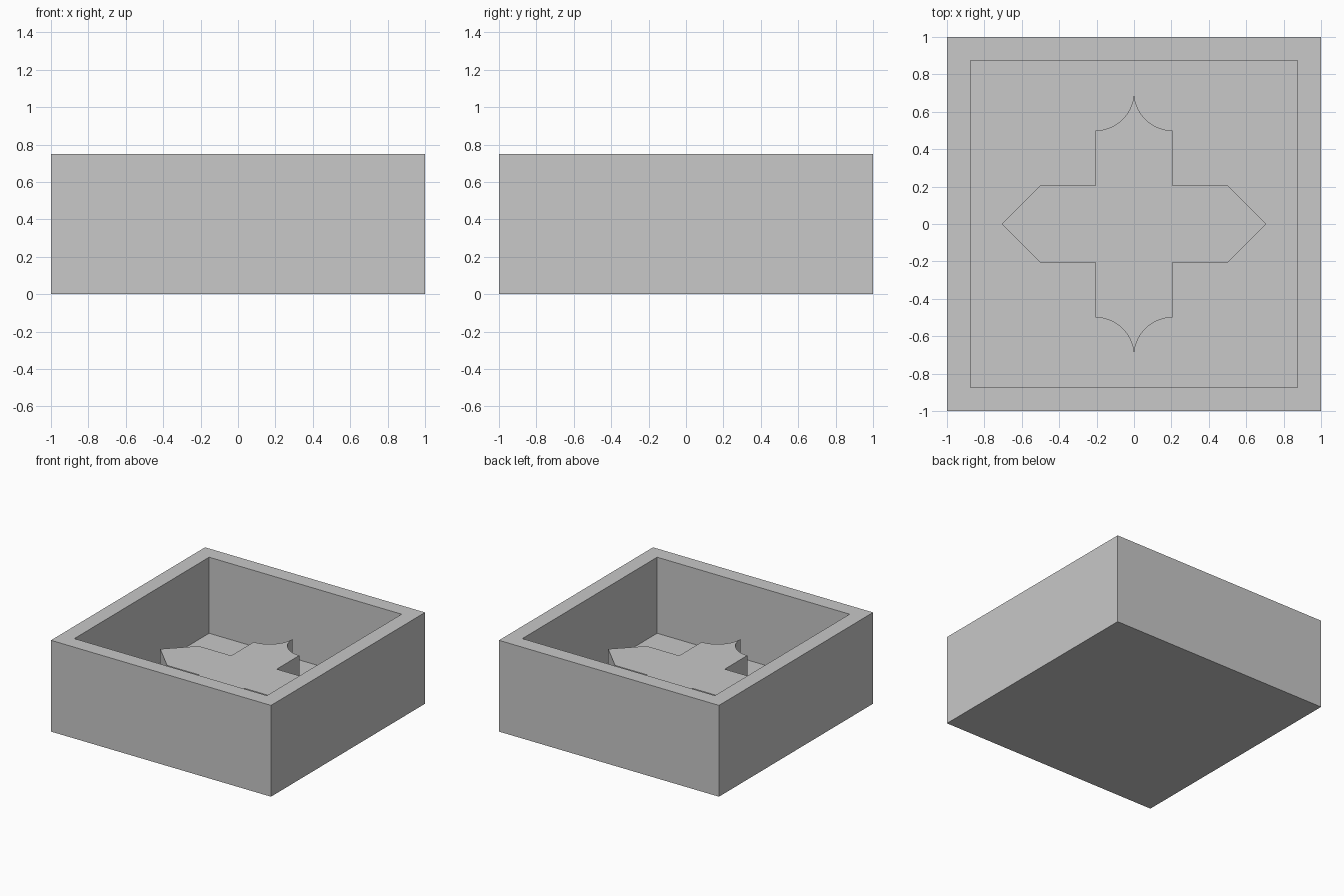
import bpy
import bmesh
from math import cos, sin, pi

if "Cube" in bpy.data.objects:
    bpy.data.objects.remove(bpy.data.objects["Cube"], do_unlink=True)

WALL_TOP, FLOOR, RELIEF_TOP = 0.75, 0.125, 0.375
OUTER, INNER = 1.0, 0.875

# Plain grey shared by every part
GREY = (0.58, 0.58, 0.58, 1.0)
grey = bpy.data.materials.new("plain grey")
grey.diffuse_color = GREY
grey.use_nodes = True
grey.node_tree.nodes["Principled BSDF"].inputs["Base Color"].default_value = GREY


def finish(bm, name):
    bmesh.ops.recalc_face_normals(bm, faces=bm.faces)
    mesh = bpy.data.meshes.new(name)
    bm.to_mesh(mesh)
    bm.free()
    mesh.materials.append(grey)
    obj = bpy.data.objects.new(name, mesh)
    bpy.context.collection.objects.link(obj)


def extrude(bm, face, height):
    geom = bmesh.ops.extrude_face_region(bm, geom=[face])["geom"]
    bmesh.ops.translate(bm, vec=(0, 0, height),
                        verts=[g for g in geom if isinstance(g, bmesh.types.BMVert)])


# Open square tray: a block whose top is inset and pushed down
bm = bmesh.new()
bmesh.ops.create_cube(bm, size=1)
for v in bm.verts:
    v.co = (v.co.x * 2 * OUTER, v.co.y * 2 * OUTER, (v.co.z + 0.5) * WALL_TOP)
bm.normal_update()
top = max(bm.faces, key=lambda f: f.calc_center_median().z)
bmesh.ops.inset_region(bm, faces=[top], thickness=OUTER - INNER, use_even_offset=True)
extrude(bm, top, FLOOR - WALL_TOP)
if top.is_valid:
    bmesh.ops.delete(bm, geom=[top], context="FACES_ONLY")
finish(bm, "square_tray")

# Raised cross: pointed arms along x, concave quarter-circle tips along y
ARM, REACH, STEPS = 0.207, 0.5, 16
POINT = REACH + ARM
angles = [i / STEPS * pi / 2 for i in range(STEPS + 1)]
ogee = [(ARM - ARM * sin(a), POINT - ARM * cos(a)) for a in angles]
quarter = [(POINT, 0), (REACH, ARM), (ARM, ARM)] + ogee
half = quarter + [(-x, y) for x, y in reversed(quarter[:-1])]
outline = half + [(x, -y) for x, y in reversed(half[1:-1])]

bm = bmesh.new()
base = bm.faces.new([bm.verts.new((x, y, FLOOR)) for x, y in outline])
extrude(bm, base, RELIEF_TOP - FLOOR)
finish(bm, "raised_cross")
